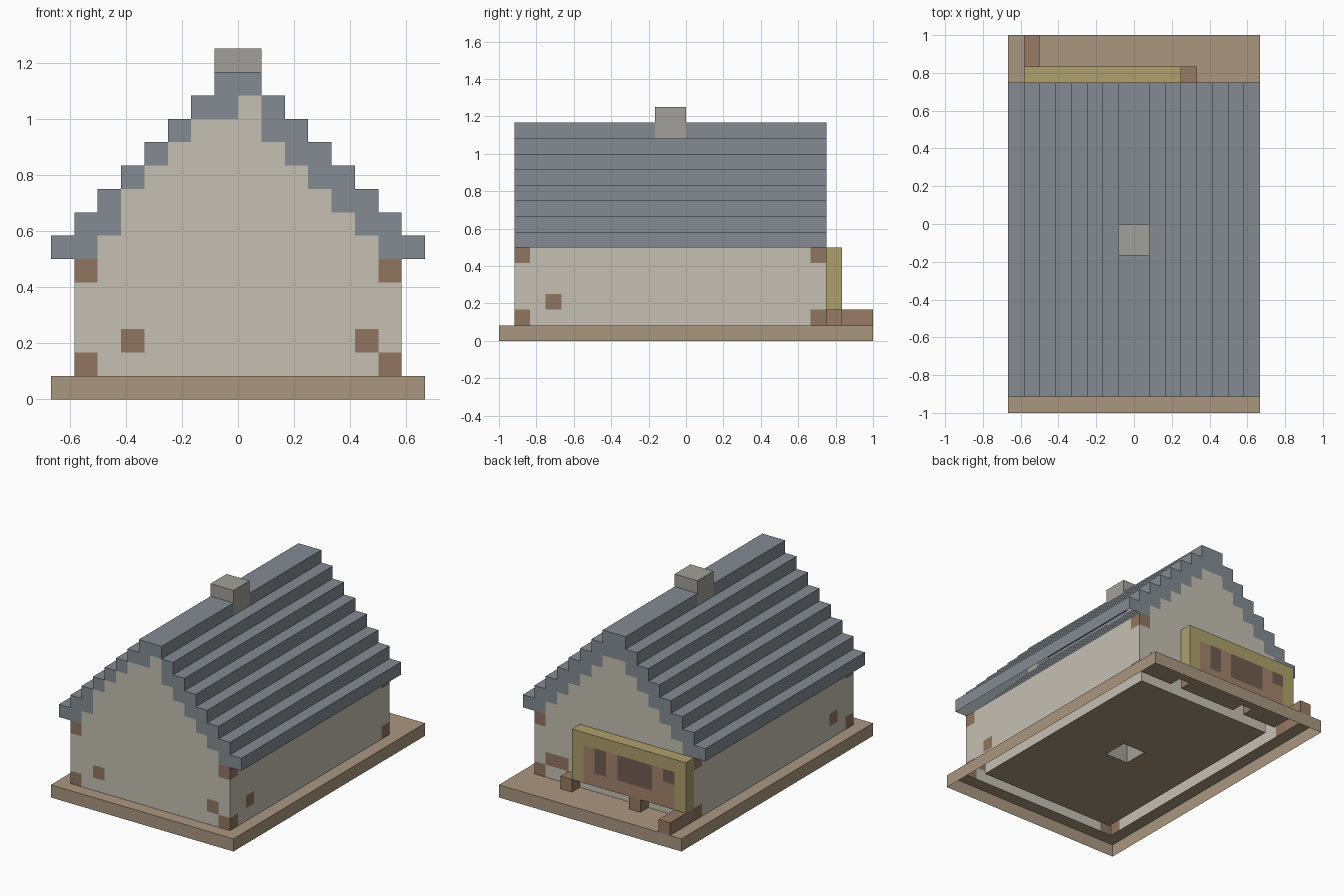
import bpy, bmesh

if "Cube" in bpy.data.objects:
    bpy.data.objects.remove(bpy.data.objects["Cube"])

U = 1 / 12          # size of one block
cells = {}          # block position -> part name

COLOURS = {
    "base_plate": (0.40, 0.31, 0.22),
    "walls": (0.56, 0.53, 0.45),
    "timber_blocks": (0.28, 0.18, 0.12),
    "roof": (0.23, 0.26, 0.29),
    "chimney": (0.36, 0.35, 0.32),
    "porch_frame": (0.42, 0.35, 0.15),
    "porch_panel": (0.37, 0.23, 0.15),
    "porch_openings": (0.16, 0.11, 0.08),
    "porch_posts": (0.31, 0.20, 0.13),
}


def fill(part, x, y, z):
    """Fill a box of blocks; each argument is a (start, end) pair."""
    for i in range(*x):
        for j in range(*y):
            for k in range(*z):
                cells[i, j, k] = part


def roof_top(i):
    """Height of the stepped roof over block column i."""
    return 14 - (i if i >= 0 else -1 - i)


# Base plate
fill("base_plate", (-8, 8), (-12, 12), (0, 1))

# Long side walls, then stepped gable walls
for x in (-7, 6):
    fill("walls", (x, x + 1), (-11, 9), (1, 6))
for y in (-11, 8):
    for i in range(-7, 7):
        fill("walls", (i, i + 1), (y, y + 1), (1, roof_top(i) - 1))

# Stepped roof, two blocks deep, one at the eaves
for i in range(-8, 8):
    top = roof_top(i)
    fill("roof", (i, i + 1), (-11, 9), (max(6, top - 2), top))
for i in (-5, -4, -3, -2, 0):
    fill("walls", (i, i + 1), (-11, -10), (roof_top(i) - 2, roof_top(i) - 1))

# Chimney rising from the floor through the ridge
fill("chimney", (-1, 1), (-2, 0), (1, 15))

# Timber corner blocks and scattered wall blocks
for x in (-7, 6):
    for y in (-11, 8):
        for z in (1, 5):
            cells[x, y, z] = "timber_blocks"
    cells[x, -9, 2] = "timber_blocks"
for pos in ((-5, -11, 2), (5, -11, 2), (5, 8, 2), (4, 8, 2)):
    cells[pos] = "timber_blocks"

# Porch front at the back: frame, panel and dark openings
fill("porch_frame", (-7, 3), (9, 10), (2, 6))
fill("porch_panel", (-6, 2), (9, 10), (2, 5))
fill("porch_openings", (0, 1), (9, 10), (3, 5))
fill("porch_openings", (-4, -1), (9, 10), (3, 5))
fill("porch_openings", (-6, -5), (9, 10), (4, 5))

# Porch feet and the low rail
for x in (3, -3):
    fill("porch_posts", (x, x + 1), (9, 10), (1, 2))
fill("porch_posts", (-7, -6), (9, 12), (1, 2))

# Exposed sides of a block (the model is open underneath)
SIDES = {
    (1, 0, 0): ((1, 0, 0), (1, 1, 0), (1, 1, 1), (1, 0, 1)),
    (-1, 0, 0): ((0, 0, 0), (0, 0, 1), (0, 1, 1), (0, 1, 0)),
    (0, 1, 0): ((0, 1, 0), (0, 1, 1), (1, 1, 1), (1, 1, 0)),
    (0, -1, 0): ((0, 0, 0), (1, 0, 0), (1, 0, 1), (0, 0, 1)),
    (0, 0, 1): ((0, 0, 1), (1, 0, 1), (1, 1, 1), (0, 1, 1)),
}


def build(part, colour):
    bm = bmesh.new()
    for (i, j, k), name in cells.items():
        if name != part:
            continue
        for (a, b, c), quad in SIDES.items():
            if (i + a, j + b, k + c) not in cells:
                bm.faces.new([bm.verts.new(((i + p) * U, (j + q) * U, (k + r) * U))
                              for p, q, r in quad])
    bmesh.ops.remove_doubles(bm, verts=bm.verts, dist=1e-4)
    mesh = bpy.data.meshes.new(part)
    bm.to_mesh(mesh)
    bm.free()
    mat = bpy.data.materials.new(part)
    mat.diffuse_color = (*colour, 1)
    mat.use_nodes = True
    mat.node_tree.nodes["Principled BSDF"].inputs["Base Color"].default_value = mat.diffuse_color
    mesh.materials.append(mat)
    bpy.context.collection.objects.link(bpy.data.objects.new(part, mesh))


for part, colour in COLOURS.items():
    build(part, colour)
